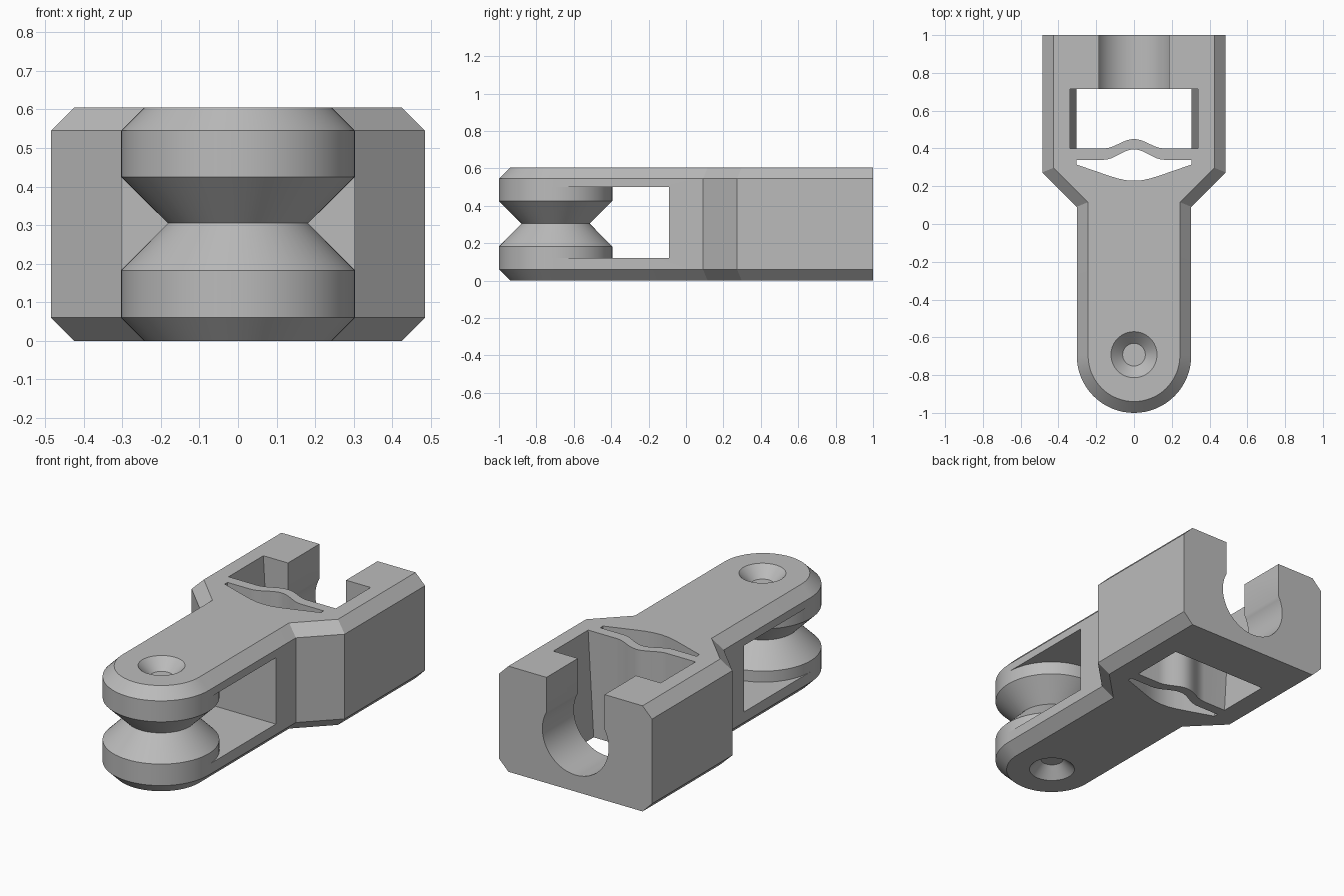
import bpy, bmesh
from math import sin, cos, pi, asin, radians

if "Cube" in bpy.data.objects:
    bpy.data.objects.remove(bpy.data.objects["Cube"])

H, CH = 0.605, 0.06          # height and edge chamfer
R, PIVOT = 0.303, -0.697     # rounded fork end

grey = bpy.data.materials.new("plain grey")
grey.use_nodes = True
grey.diffuse_color = (0.5, 0.5, 0.5, 1)
grey.node_tree.nodes["Principled BSDF"].inputs["Base Color"].default_value = (0.5, 0.5, 0.5, 1)


def skin(name, loops):
    """Closed solid through equal-length loops of points, capped at both ends."""
    bm = bmesh.new()
    rings = [[bm.verts.new(p) for p in loop] for loop in loops]
    for a, b in zip(rings, rings[1:]):
        for i in range(len(a)):
            j = (i + 1) % len(a)
            bm.faces.new((a[i], a[j], b[j], b[i]))
    bm.faces.new(rings[0][::-1])
    bm.faces.new(rings[-1])
    bmesh.ops.recalc_face_normals(bm, faces=bm.faces)
    mesh = bpy.data.meshes.new(name)
    bm.to_mesh(mesh)
    bm.free()
    mesh.materials.append(grey)
    obj = bpy.data.objects.new(name, mesh)
    bpy.context.collection.objects.link(obj)
    return obj


def lathe(name, profile, y, steps=64):
    return skin(name, [[(r * cos(2 * pi * i / steps), y + r * sin(2 * pi * i / steps), z)
                        for i in range(steps)] for r, z in profile])


def box(name, x, y0, y1, z0, z1):
    return skin(name, [[(-x, y0, z), (x, y0, z), (x, y1, z), (-x, y1, z)] for z in (z0, z1)])


def select(obj):
    bpy.ops.object.select_all(action='DESELECT')
    obj.select_set(True)
    bpy.context.view_layer.objects.active = obj


def cut(obj, cutter):
    cutter.hide_render = True
    mod = obj.modifiers.new("cut", 'BOOLEAN')
    mod.operation, mod.solver, mod.object = 'DIFFERENCE', 'EXACT', cutter
    select(obj)
    bpy.ops.object.modifier_apply(modifier=mod.name)
    bpy.data.objects.remove(cutter)


def bump(x, height, half):
    return height * cos(pi * x / (2 * half)) ** 2 if abs(x) < half else 0


# Body: stepped outline with a rounded end, chamfered above and below
def outline(d, z):
    shift = d * 0.414
    side = [(0.485 - d, 1), (0.485 - d, 0.273 + shift), (R - d, 0.091 + shift)]
    arc = [((R - d) * cos(pi * i / 32), PIVOT - (R - d) * sin(pi * i / 32)) for i in range(33)]
    pts = side + arc + [(-x, y) for x, y in reversed(side)]
    return [(x, y, z) for x, y in pts]


body = skin("link_body", [outline(CH, 0), outline(0, CH), outline(0, H - CH), outline(CH, H)])

# Fork gap
cut(body, box("fork_gap", 0.6, -1.1, -0.09, 0.12, 0.5))

# Conical dimples in both fork plates
for z, s in ((H, 1), (0, -1)):
    cut(body, lathe("dimple", [(0.06, z - s * 0.062), (0.122, z), (0.122, z + s * 0.05)], PIVOT + 0.005))

# Tapered pocket, its front wall bulging in the middle
xs = [-0.16 + 0.02 * i for i in range(17)]


def pocket_loop(z):
    w = 0.305 + 0.035 * z / H
    front = [(-w, 0.4)] + [(x, 0.4 + bump(x, 0.05, 0.16)) for x in xs] + [(w, 0.4)]
    return [(x, y, z) for x, y in front + [(w, 0.715), (-w, 0.715)]]


cut(body, skin("pocket", [pocket_loop(-0.05), pocket_loop(H + 0.05)]))

# Lens-shaped slot behind the flexible strip
upper = [(-0.305, 0.34)] + [(x, 0.34 + bump(x, 0.055, 0.16)) for x in xs] + [(0.305, 0.34)]
lower = [(0.305, 0.315), (0.14, 0.258), (0.09, 0.242), (0.045, 0.232), (0, 0.229)]
lower += [(-x, y) for x, y in reversed(lower[:-1])]
cut(body, skin("spring_slot", [[(x, y, z) for x, y in upper + lower] for z in (-0.05, H + 0.05)]))

# Snap-in axle seat, open at the top
seat_r, half = 0.21, 0.184
start = pi / 2 - asin(half / seat_r)
seat = []
for i in range(49):
    a = start - (pi + 2 * start) * i / 48
    seat.append((seat_r * cos(a), 0.305 + seat_r * sin(a)))
seat = [(half, 0.7)] + seat + [(-half, 0.7)]
cut(body, skin("axle_seat", [[(x, y, z) for x, z in seat] for y in (0.6, 1.1)]))

# Waisted axle between the fork plates
axle = lathe("waisted_axle", [(R, 0.12), (R, 0.183), (0.182, 0.305), (R, 0.425), (R, 0.5)], PIVOT)

for obj in (body, axle):
    select(obj)
    bpy.ops.object.shade_smooth_by_angle(angle=radians(30))
